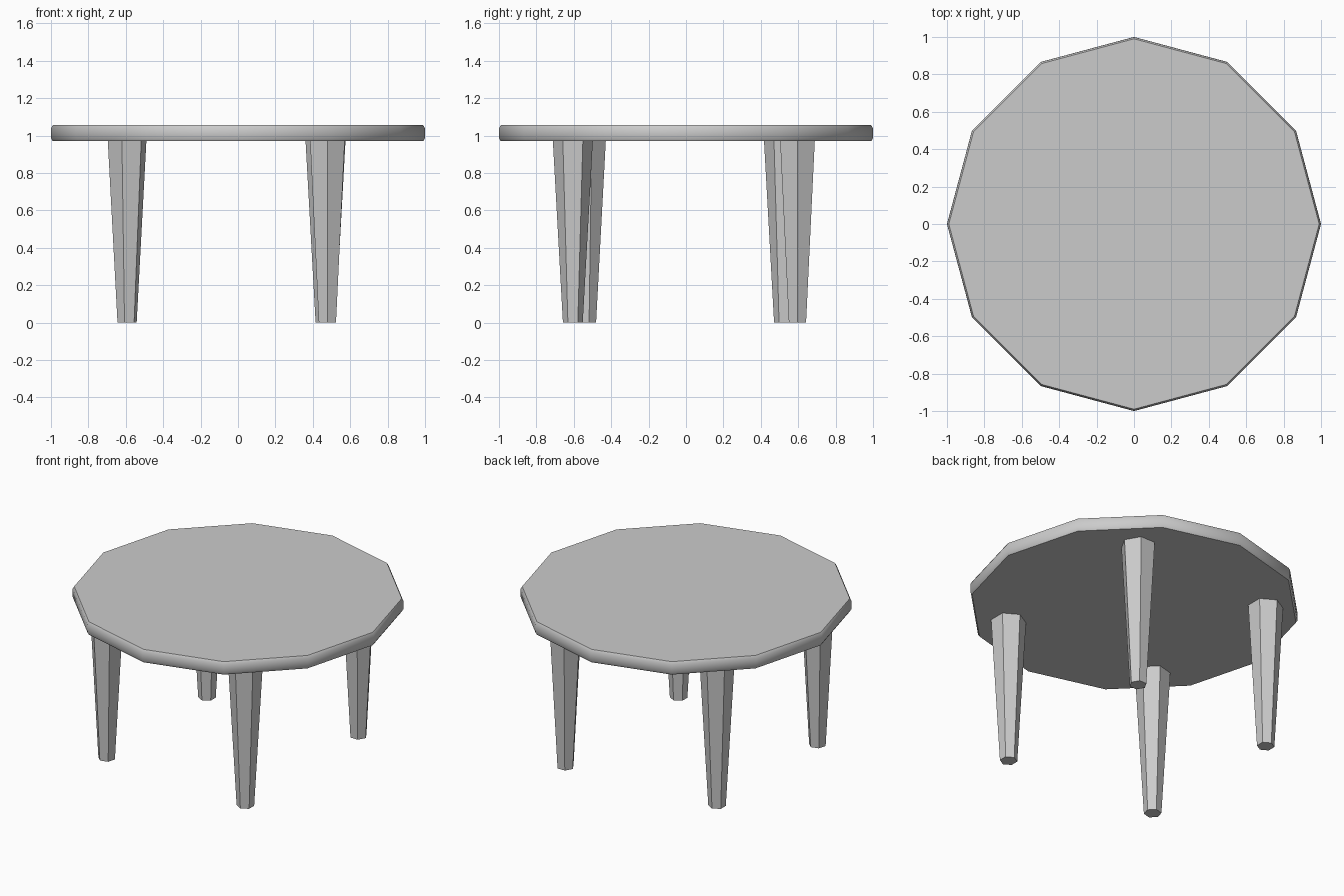
import bpy, bmesh
from math import cos, sin, pi, radians

if "Cube" in bpy.data.objects:
    bpy.data.objects.remove(bpy.data.objects["Cube"])


def lathe(name, profile, sides, angle=0.0, location=(0, 0, 0)):
    """Stack polygon rings from (radius, z) pairs and cap both ends."""
    bm = bmesh.new()
    rings = [[bm.verts.new((r * cos(angle + 2 * pi * i / sides),
                            r * sin(angle + 2 * pi * i / sides), z))
              for i in range(sides)] for r, z in profile]
    for low, high in zip(rings, rings[1:]):
        for i in range(sides):
            j = (i + 1) % sides
            bm.faces.new((low[i], low[j], high[j], high[i]))
    bm.faces.new(rings[0][::-1])
    bm.faces.new(rings[-1])
    mesh = bpy.data.meshes.new(name)
    bm.to_mesh(mesh)
    bm.free()
    obj = bpy.data.objects.new(name, mesh)
    obj.location = location
    bpy.context.collection.objects.link(obj)
    return obj


# Twelve-sided top with a slightly rounded, smooth rim
top = lathe("table_top", [(0.99, 0.97), (0.999, 0.985), (1.0, 1.013),
                          (0.999, 1.041), (0.99, 1.056)], 12)
bpy.context.view_layer.objects.active = top
top.select_set(True)
bpy.ops.object.shade_smooth_by_angle(angle=radians(40))

# Four tapered hexagonal legs, each turned and placed slightly differently
legs = {
    "front_left_leg": (-0.593, -0.532, 15),
    "front_right_leg": (0.478, -0.605, 30),
    "back_right_leg": (0.468, 0.596, 0),
    "back_left_leg": (-0.595, 0.524, 30),
}
for name, (x, y, turn) in legs.items():
    lathe(name, [(0.053, 0.0), (0.107, 0.975)], 6, radians(turn), (x, y, 0))
